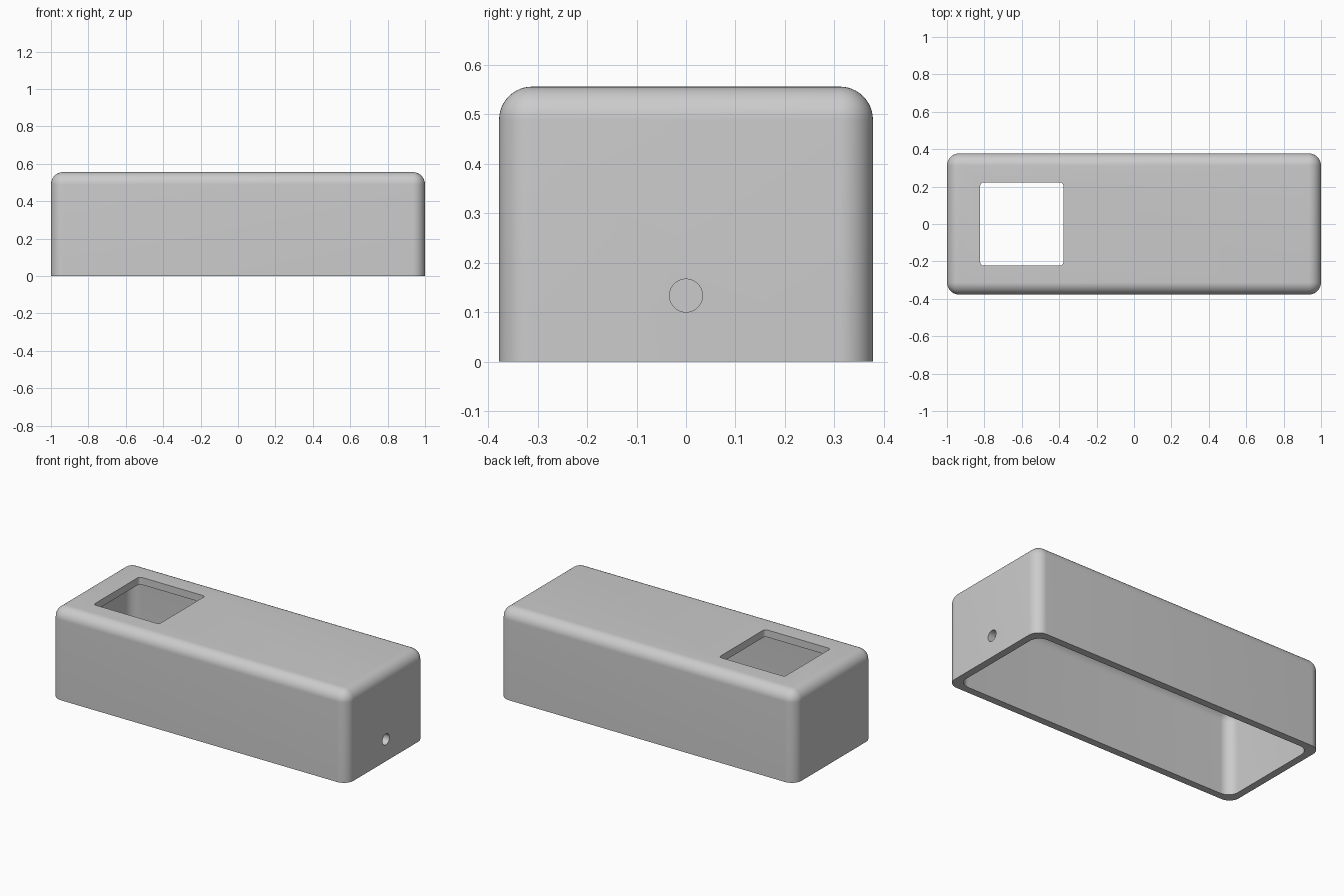
import bpy, bmesh, math
from mathutils import Matrix

MM = 2 / 45  # one design unit

if "Cube" in bpy.data.objects:
    bpy.data.objects.remove(bpy.data.objects["Cube"])

grey = bpy.data.materials.new("plain grey")
grey.use_nodes = True
colour = (0.6, 0.6, 0.6, 1)
grey.diffuse_color = colour
grey.node_tree.nodes["Principled BSDF"].inputs["Base Color"].default_value = colour


def to_object(name, bm):
    mesh = bpy.data.meshes.new(name)
    bm.to_mesh(mesh)
    bm.free()
    mesh.materials.append(grey)
    obj = bpy.data.objects.new(name, mesh)
    bpy.context.collection.objects.link(obj)
    return obj


def rounded_box(name, size, centre, radius, segments, rounded):
    """Box whose edges are rounded where the rule 'rounded' accepts them."""
    bm = bmesh.new()
    bmesh.ops.create_cube(bm, size=1)
    bmesh.ops.scale(bm, vec=size, verts=bm.verts)
    edges = [e for e in bm.edges if rounded(e)]
    bmesh.ops.bevel(bm, geom=edges, offset=radius, offset_type='OFFSET',
                    segments=segments, profile=0.5, affect='EDGES')
    bmesh.ops.translate(bm, vec=centre, verts=bm.verts)
    return to_object(name, bm)


def above_base(edge):
    return any(v.co.z > 0 for v in edge.verts)


def upright(edge):
    return abs(edge.verts[0].co.z - edge.verts[1].co.z) > 0.01


# Outer shell, rounded everywhere but the base
length, depth, height, wall, fillet = 45 * MM, 17 * MM, 12.5 * MM, MM, 1.5 * MM
case = rounded_box("case", (length, depth, height), (0, 0, height / 2),
                   fillet, 12, above_base)

# Cavity, open at the base
drop = 0.1
inside = height - wall + drop
cavity = rounded_box("cavity_cutter",
                     (length - 2 * wall, depth - 2 * wall, inside),
                     (0, 0, inside / 2 - drop), fillet, 12, above_base)

# Square window in the top
window = rounded_box("window_cutter", (10 * MM, 10 * MM, 0.3),
                     (-13.5 * MM, 0, height), 0.4 * MM, 6, upright)

# Round cable hole in one end
bm = bmesh.new()
bmesh.ops.create_cone(bm, cap_ends=True, segments=40, radius1=0.75 * MM,
                      radius2=0.75 * MM, depth=0.3,
                      matrix=Matrix.Translation((1, 0, 3 * MM))
                      @ Matrix.Rotation(math.pi / 2, 4, 'Y'))
hole = to_object("cable_hole_cutter", bm)

# Cut the openings, then discard the cutters
cutters = [cavity, window, hole]
bpy.context.view_layer.objects.active = case
for cutter in cutters:
    cutter.hide_render = True
    mod = case.modifiers.new(cutter.name, 'BOOLEAN')
    mod.operation = 'DIFFERENCE'
    mod.solver = 'EXACT'
    mod.object = cutter
    bpy.ops.object.modifier_apply(modifier=mod.name)
for cutter in cutters:
    bpy.data.objects.remove(cutter)

bpy.ops.object.select_all(action='DESELECT')
case.select_set(True)
bpy.ops.object.shade_smooth_by_angle(angle=math.radians(30))
